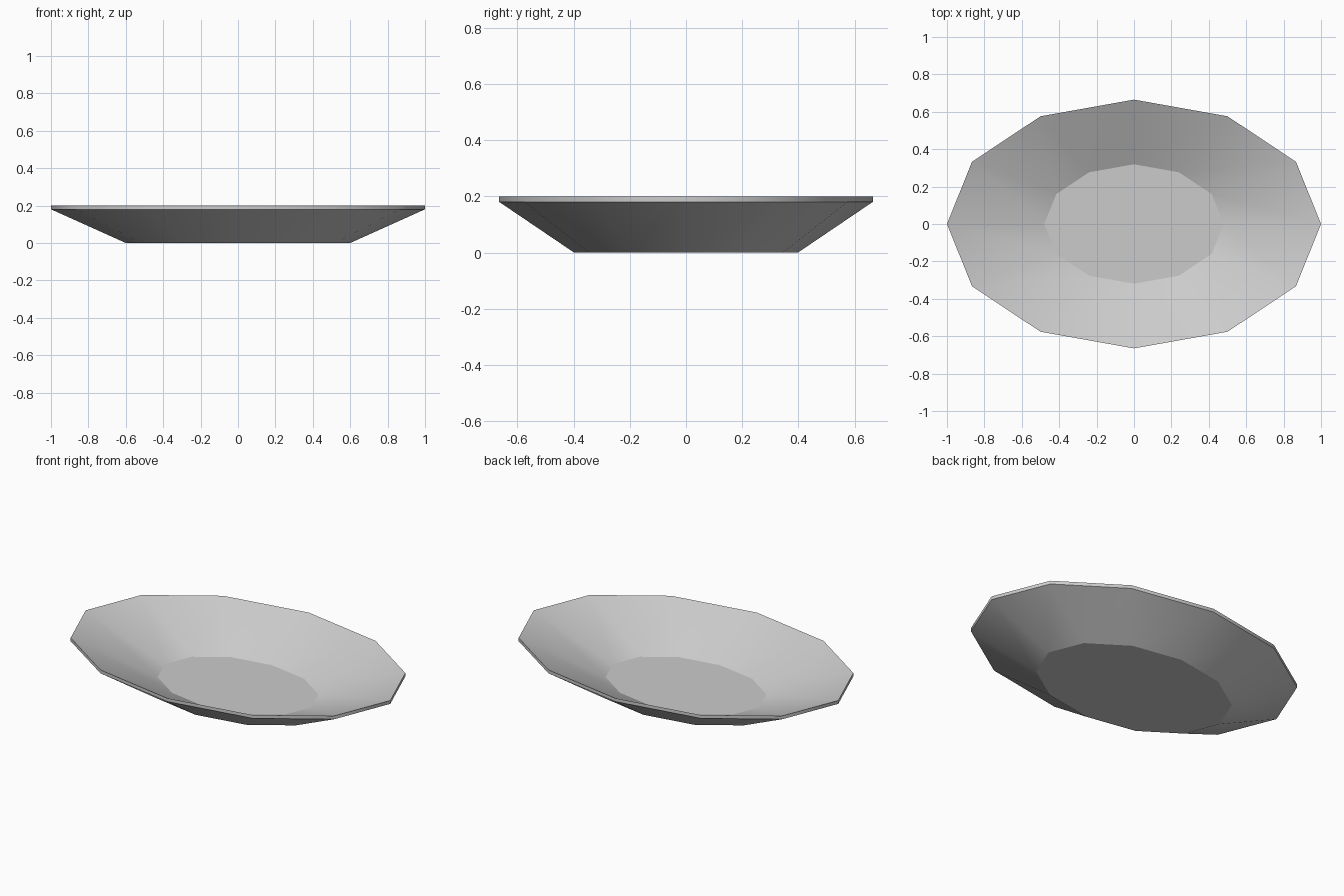
import bpy
import bmesh
from math import cos, sin, tau

cube = bpy.data.objects.get("Cube")
if cube:
    bpy.data.objects.remove(cube, do_unlink=True)

# Plain grey finish
grey = bpy.data.materials.new("light grey")
grey.use_nodes = True
colour = (0.6, 0.6, 0.6, 1)
grey.diffuse_color = colour
bsdf = next(n for n in grey.node_tree.nodes if n.type == "BSDF_PRINCIPLED")
bsdf.inputs["Base Color"].default_value = colour

SIDES = 12
DEPTH = 0.665  # y radius for an x radius of one

# Profile (radius, height): base, rim underside, rim top, inner floor
PROFILE = [(0.6, 0), (1, 0.18), (1, 0.2), (0.48, 0.02)]

bm = bmesh.new()
rings = []
for radius, height in PROFILE:
    rings.append([bm.verts.new((radius * cos(tau * i / SIDES),
                                radius * DEPTH * sin(tau * i / SIDES),
                                height)) for i in range(SIDES)])

# Outer wall, rim band and inner wall: smooth around the dish
for low, high in zip(rings, rings[1:]):
    for i in range(SIDES):
        j = (i + 1) % SIDES
        bm.faces.new((low[i], low[j], high[j], high[i])).smooth = True

# Flat underside and flat inner floor
bm.faces.new(rings[0][::-1])
bm.faces.new(rings[-1])

# Keep every horizontal ring crisp
for ring in rings:
    for i in range(SIDES):
        bm.edges.get((ring[i - 1], ring[i])).smooth = False

mesh = bpy.data.meshes.new("oval_dish")
bm.to_mesh(mesh)
bm.free()
mesh.materials.append(grey)
dish = bpy.data.objects.new("oval_dish", mesh)
bpy.context.collection.objects.link(dish)
